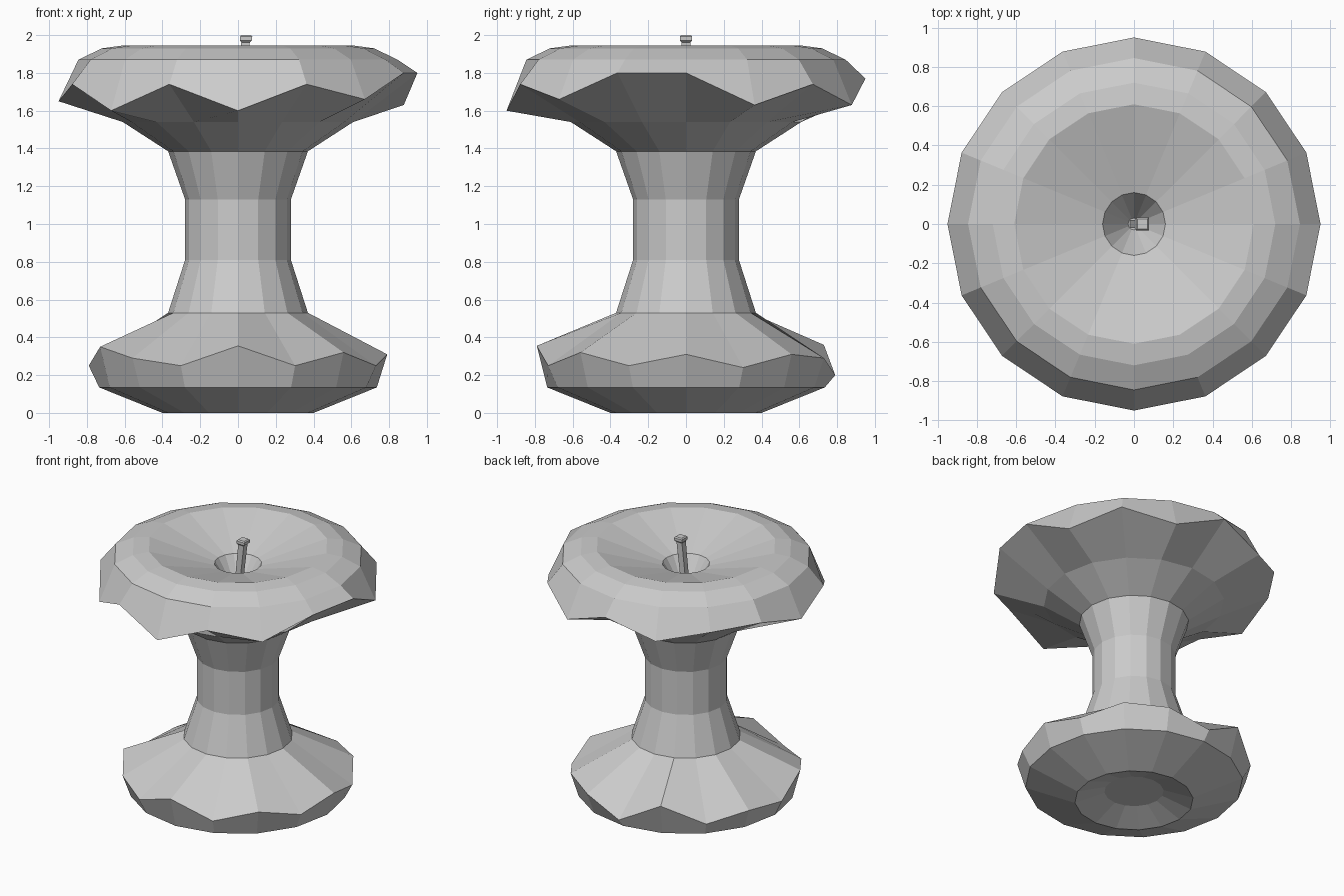
import bpy, bmesh
from math import cos, sin, tau

cube = bpy.data.objects.get("Cube")
if cube:
    bpy.data.objects.remove(cube, do_unlink=True)

SIDES = 16

grey = bpy.data.materials.new("light_grey")
grey.use_nodes = True
colour = (0.6, 0.6, 0.6, 1)
grey.diffuse_color = colour
grey.node_tree.nodes["Principled BSDF"].inputs["Base Color"].default_value = colour


def loft(name, rings, cap_start=False, cap_end=False, sides=SIDES, turn=0.0):
    """Bridge rings of (radius, height or list of heights, x offset), bottom to top outside."""
    bm = bmesh.new()
    loops = []
    for radius, height, shift in rings:
        heights = height if isinstance(height, list) else [height] * sides
        loops.append([bm.verts.new((shift + radius * cos(tau * i / sides + turn),
                                    radius * sin(tau * i / sides + turn), z))
                      for i, z in enumerate(heights)])
    for low, high in zip(loops, loops[1:]):
        for i in range(sides):
            j = (i + 1) % sides
            bm.faces.new((low[i], low[j], high[j], high[i]))
    if cap_start:
        bm.faces.new(loops[0][::-1])
    if cap_end:
        bm.faces.new(loops[-1])
    mesh = bpy.data.meshes.new(name)
    bm.to_mesh(mesh)
    bm.free()
    mesh.materials.append(grey)
    obj = bpy.data.objects.new(name, mesh)
    bpy.context.collection.objects.link(obj)
    return obj


# Ragged bite edges, counter-clockwise from +x
upper_edge = [1.80, 1.63, 1.74, 1.63, 1.77, 1.66, 1.73, 1.74,
              1.65, 1.74, 1.60, 1.74, 1.60, 1.74, 1.66, 1.80]
lower_edge = [0.31, 0.24, 0.31, 0.29, 0.20, 0.36, 0.23, 0.28,
              0.25, 0.35, 0.29, 0.25, 0.355, 0.25, 0.32, 0.25]

# Fruit top: bitten underside, skin, dished crown and stem hollow
loft("fruit_top", [(0.37, 1.385, 0), (0.61, 1.54, 0), (0.95, upper_edge, 0),
                   (0.845, 1.87, 0), (0.72, 1.93, 0), (0.61, 1.945, 0),
                   (0.16, 1.81, 0), (0.03, 1.6, 0)], cap_end=True)

# Core
loft("core", [(0.37, 0.53, 0), (0.28, 0.81, 0), (0.28, 1.13, 0), (0.37, 1.385, 0)])

# Fruit base with a hollow underneath
loft("fruit_base", [(0.2, 0.07, 0), (0.4, 0, 0), (0.735, 0.135, 0),
                    (0.79, lower_edge, 0), (0.37, 0.53, 0)], cap_start=True)

# Leaning square stem with a flared tip
loft("stem", [(0.028, 1.6, 0), (0.032, 1.962, 0.04), (0.046, 1.972, 0.042),
              (0.046, 1.992, 0.043), (0.036, 2.0, 0.043)],
     cap_start=True, cap_end=True, sides=4, turn=tau / 8)
